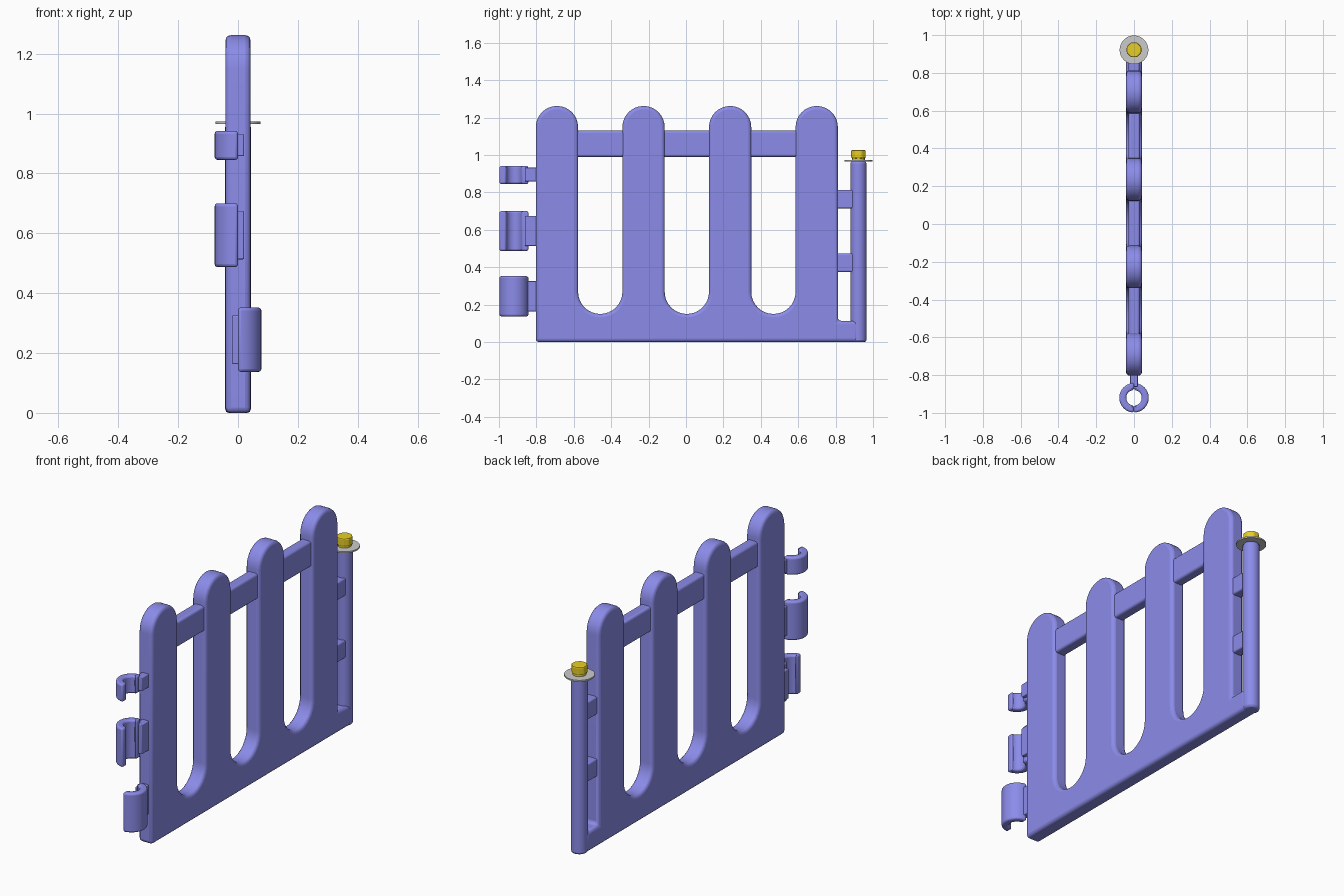
import bpy, bmesh
from math import pi, sin, cos

if "Cube" in bpy.data.objects:
    bpy.data.objects.remove(bpy.data.objects["Cube"])


def material(name, rgb):
    m = bpy.data.materials.new(name)
    m.diffuse_color = (*rgb, 1)
    m.use_nodes = True
    m.node_tree.nodes["Principled BSDF"].inputs["Base Color"].default_value = m.diffuse_color
    return m


PURPLE = material("purple", (0.26, 0.26, 0.82))
YELLOW = material("yellow", (0.80, 0.62, 0.02))


def extrude(name, outline, vec, mat=None, bevel=0.0, segs=3, smooth=True):
    """Extrude a closed 3D outline along vec and round its sharp edges."""
    bm = bmesh.new()
    face = bm.faces.new([bm.verts.new(p) for p in outline])
    top = bmesh.ops.extrude_face_region(bm, geom=[face])["geom"]
    bmesh.ops.translate(bm, vec=vec,
                        verts=[g for g in top if isinstance(g, bmesh.types.BMVert)])
    bmesh.ops.recalc_face_normals(bm, faces=bm.faces)
    me = bpy.data.meshes.new(name)
    bm.to_mesh(me)
    bm.free()
    ob = bpy.data.objects.new(name, me)
    bpy.context.collection.objects.link(ob)
    if mat:
        me.materials.append(mat)
    if bevel:
        b = ob.modifiers.new("round", 'BEVEL')
        b.width, b.segments = bevel, segs
        b.limit_method, b.angle_limit = 'ANGLE', 0.7
        b.use_clamp_overlap = False
    if smooth:
        bpy.ops.object.select_all(action='DESELECT')
        ob.select_set(True)
        bpy.context.view_layer.objects.active = ob
        bpy.ops.object.shade_smooth_by_angle(angle=0.6)
    return ob


def block(name, x, y, z, bevel):
    pts = [(x[0], y[0], z[0]), (x[0], y[1], z[0]), (x[0], y[1], z[1]), (x[0], y[0], z[1])]
    return extrude(name, pts, (x[1] - x[0], 0, 0), PURPLE, bevel)


def cylinder(name, y, r, z0, z1, n, mat, bevel=0.0, smooth=True):
    pts = [(r * cos(2 * pi * (i + .5) / n), y + r * sin(2 * pi * (i + .5) / n), z0)
           for i in range(n)]
    return extrude(name, pts, (0, 0, z1 - z0), mat, bevel, 2, smooth)


def arc(cy, cz, r, a0, a1, n=16):
    return [(cy + r * cos(a0 + (a1 - a0) * i / n), cz + r * sin(a0 + (a1 - a0) * i / n))
            for i in range(n + 1)]


# Picket panel: one comb-shaped outline with round tops and round-bottomed gaps
T = 0.042
slats = [(-0.803, -0.577), (-0.34, -0.114), (0.123, 0.349), (0.586, 0.812)]
outline = [(0.922, 0.0), (-0.803, 0.0)]
for i, (a, b) in enumerate(slats):
    r = (b - a) / 2
    outline += arc((a + b) / 2, 1.262 - r, r, pi, 0)
    if i < 3:
        c = slats[i + 1][0]
        r = (c - b) / 2
        outline += arc((b + c) / 2, 0.15 + r, r, pi, 2 * pi)
outline += [(0.812, 0.113), (0.922, 0.113)]
extrude("picket_panel", [(-T, y, z) for y, z in outline], (2 * T, 0, 0), PURPLE, 0.018)

# Top rail running through the slats
block("top_rail", (-0.029, 0.031), (-0.69, 0.70), (0.99, 1.13), 0.012)

# Hinge post with its two bridges, washer and bolt
YP = 0.922
cylinder("hinge_post", YP, 0.043, 0.0, 0.967, 32, PURPLE, 0.012)
for z in (0.375, 0.715):
    block("post_bridge", (-0.028, 0.028), (0.79, 0.90), (z, z + 0.098), 0.008)
cylinder("washer", YP, 0.076, 0.965, 0.973, 40, None)
cylinder("bolt_flange", YP, 0.034, 0.970, 0.99, 24, YELLOW)
cylinder("bolt_head", YP, 0.042, 0.982, 1.027, 8, YELLOW, 0.007, False)

# Half-ring clips on alternate sides, each with an arm into the first slat
YC, RO, RI = -0.92, 0.078, 0.041
for side, z0, z1, a0, a1 in ((1, 0.137, 0.352, 0.163, 0.325),
                             (-1, 0.487, 0.70, 0.513, 0.675),
                             (-1, 0.845, 0.942, 0.858, 0.932)):
    ring = arc(0, YC, RO, -pi / 2, pi / 2, 20) + arc(0, YC, RI, pi / 2, -pi / 2, 20)
    extrude("clip", [(side * x, y, z0) for x, y in ring], (0, 0, z1 - z0), PURPLE, 0.01)
    block("clip_arm", (-0.02, 0.02), (-0.862, -0.78), (a0, a1), 0.004)
